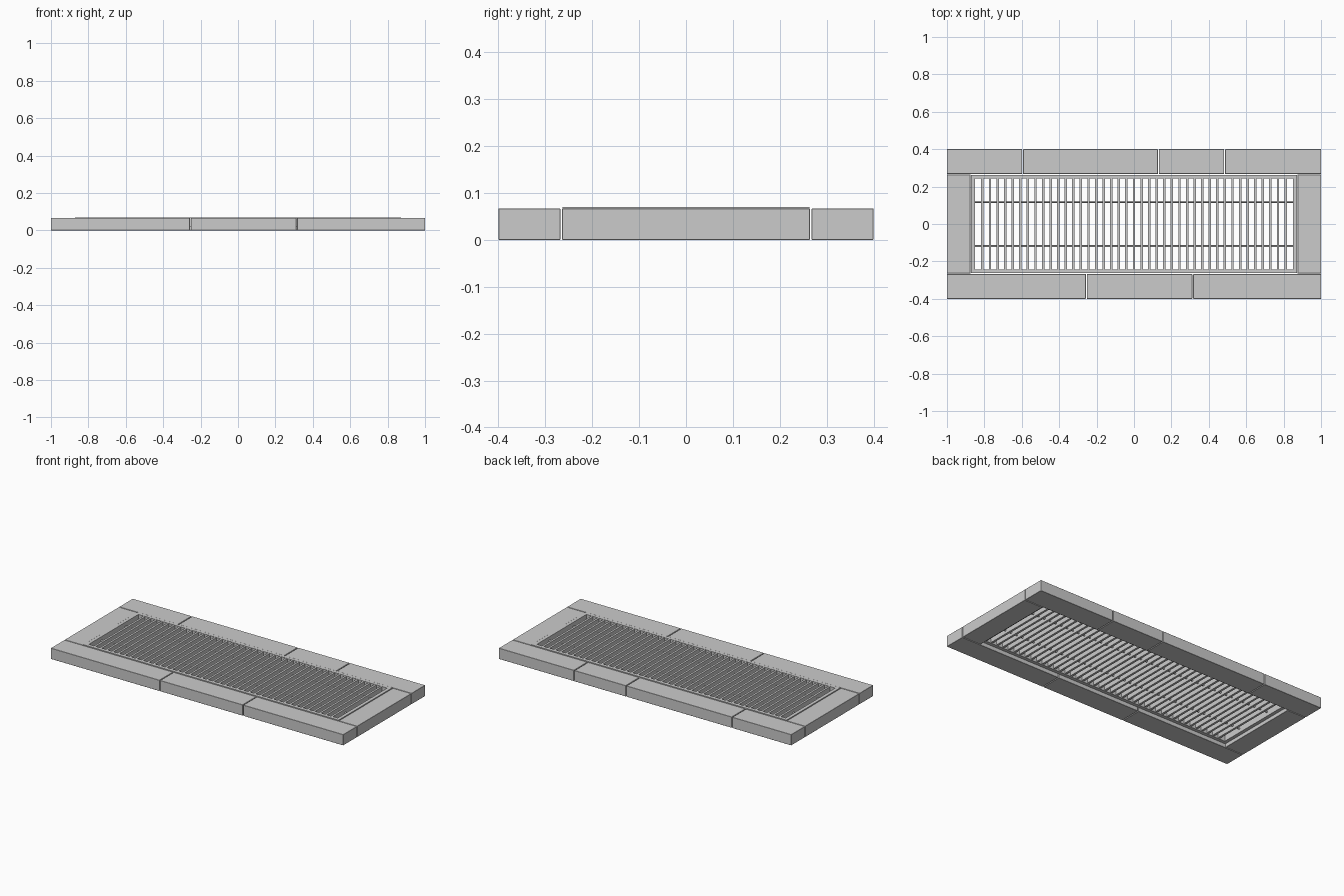
import bpy, math

if "Cube" in bpy.data.objects:
    bpy.data.objects.remove(bpy.data.objects["Cube"])

def block(name, x0, x1, y0, y1, z0, z1, bevel=0.0):
    bpy.ops.mesh.primitive_cube_add(size=1, location=((x0+x1)/2, (y0+y1)/2, (z0+z1)/2))
    o = bpy.context.object
    o.name = name
    o.scale = (x1-x0, y1-y0, z1-z0)
    bpy.ops.object.transform_apply(location=False, rotation=False, scale=True)
    if bevel:
        m = o.modifiers.new("edge", 'BEVEL')
        m.width, m.segments = bevel, 1
    return o

H = 0.067          # curb height
GAP = 0.005        # joint between stones
IX, IY = 0.875, 0.264

# Long curb stones, front and back, split at uneven joints
for side, y0, y1, joints in (("front", -0.4, -0.268, (-0.255, 0.314)),
                             ("back", 0.268, 0.4, (-0.595, 0.13, 0.485))):
    xs = [-1 - GAP/2, *joints, 1 + GAP/2]
    for i, (a, b) in enumerate(zip(xs, xs[1:])):
        block(f"{side}_stone_{i+1}", a + GAP/2, b - GAP/2, y0, y1, 0, H, 0.001)

# End stones
block("left_stone", -1, -IX, -IY, IY, 0, H, 0.001)
block("right_stone", IX, 1, -IY, IY, 0, H, 0.001)

# Rectangular metal frame around the grate
FX, FY, T, Z0, Z1 = 0.872, 0.263, 0.021, 0.02, 0.07
for s, n in ((-1, "front"), (1, "back")):
    a, b = sorted((s*FY, s*(FY-T)))
    block(f"frame_{n}", -FX, FX, a, b, Z0, Z1)
for s, n in ((-1, "left"), (1, "right")):
    a, b = sorted((s*FX, s*(FX-T)))
    block(f"frame_{n}", a, b, -FY+T, FY-T, Z0, Z1)

# Grate slats
N = 42
pitch = 2*(FX-T)/N
slat = block("grate_slats", -FX+T+pitch-0.0065, -FX+T+pitch+0.0065, -FY+T, FY-T, 0.025, 0.069)
arr = slat.modifiers.new("repeat", 'ARRAY')
arr.use_relative_offset = False
arr.use_constant_offset = True
arr.constant_offset_displace = (pitch, 0, 0)
arr.count = N - 1

# Round cross rods tying the slats together
for s, n in ((-1, "front"), (1, "back")):
    bpy.ops.mesh.primitive_cylinder_add(vertices=12, radius=0.005, depth=2*(FX-T),
                                        location=(0, s*0.118, 0.045), rotation=(0, math.pi/2, 0))
    bpy.context.object.name = f"{n}_cross_rod"
    bpy.ops.object.shade_smooth_by_angle()
